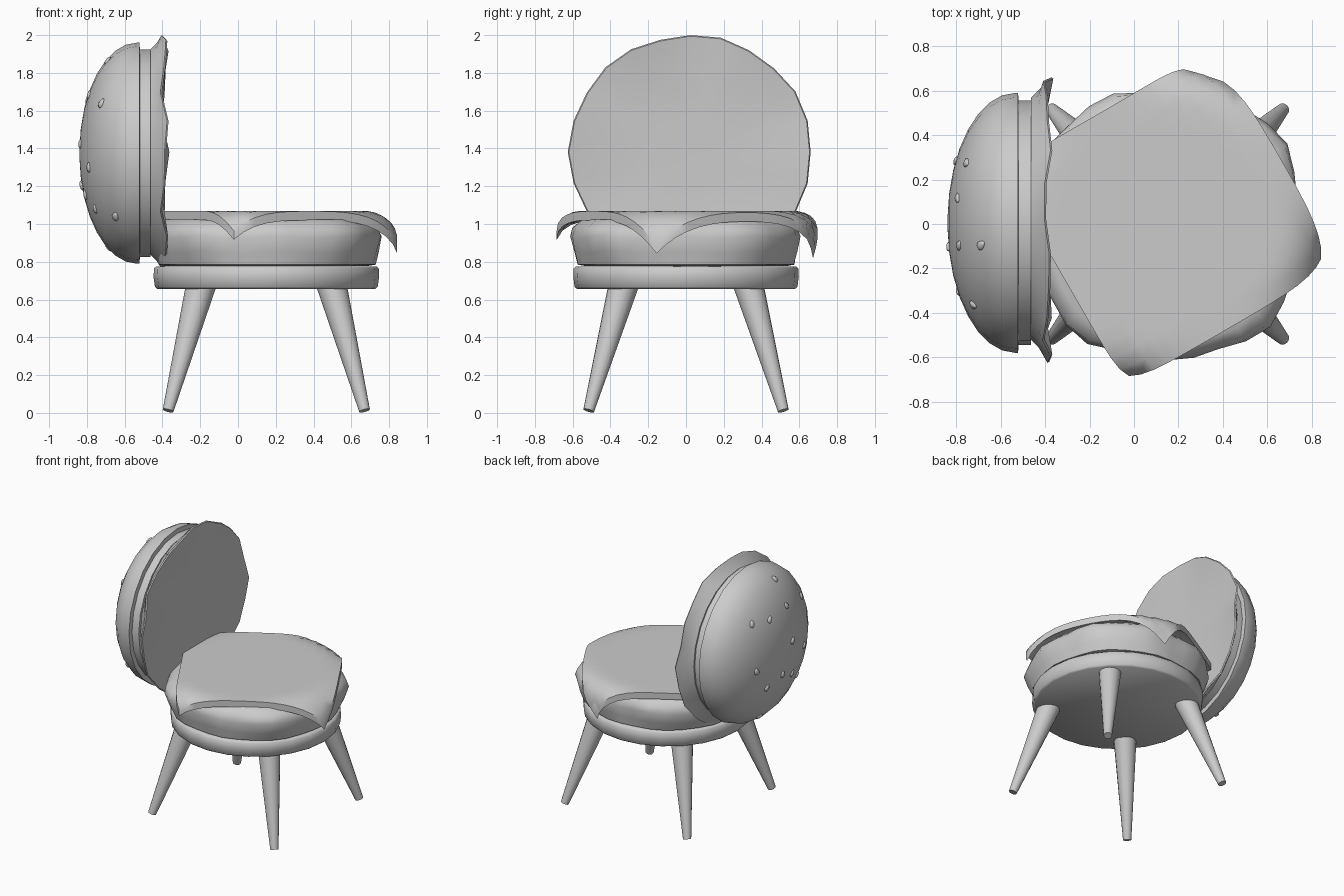
import bpy, bmesh, math, random
from mathutils import Matrix, Vector

random.seed(4)
cube = bpy.data.objects.get("Cube")
if cube:
    bpy.data.objects.remove(cube)

grey = bpy.data.materials.new("plain_grey")
grey.use_nodes = True
GREY = (0.6, 0.6, 0.6, 1)
grey.diffuse_color = GREY
grey.node_tree.nodes["Principled BSDF"].inputs["Base Color"].default_value = GREY


def finish(name, bm, angle=35):
    """Turn a bmesh into a shaded object."""
    bmesh.ops.recalc_face_normals(bm, faces=bm.faces)
    mesh = bpy.data.meshes.new(name)
    bm.to_mesh(mesh)
    bm.free()
    mesh.materials.append(grey)
    ob = bpy.data.objects.new(name, mesh)
    bpy.context.collection.objects.link(ob)
    bpy.ops.object.select_all(action='DESELECT')
    ob.select_set(True)
    bpy.context.view_layer.objects.active = ob
    bpy.ops.object.shade_smooth_by_angle(angle=math.radians(angle))
    return ob


def lathe(name, profile, sides, matrix, wobble=None, angle=35):
    """Revolve (radius, height) points; wobble shifts (r, h) per ring and angle."""
    bm = bmesh.new()
    rings = []
    for k, (r, h) in enumerate(profile):
        ring = []
        for i in range(sides):
            a = math.tau * i / sides
            dr, dh = wobble(k, a) if wobble else (0, 0)
            ring.append(bm.verts.new(((r + dr) * math.cos(a), (r + dr) * math.sin(a), h + dh)))
        rings.append(ring)
    for low, high in zip(rings, rings[1:]):
        for i in range(sides):
            j = (i + 1) % sides
            bm.faces.new((low[i], low[j], high[j], high[i]))
    bm.faces.new(rings[0])
    bm.faces.new(rings[-1])
    bm.transform(matrix)
    return finish(name, bm, angle)


SEAT = Vector((0.15, 0, 0))
seat_matrix = Matrix.Translation(SEAT)
# Back rest axis: local z becomes world -x, local x becomes world z
BACK = Vector((-0.525, 0.005, 1.375))
back_matrix = Matrix.Translation(BACK) @ Matrix.Rotation(-math.pi / 2, 4, 'Y')

# Four splayed tapering legs
for sx, side in ((-1, "right"), (1, "left")):
    for sy, row in ((-1, "front"), (1, "back")):
        top = SEAT + Vector((0.345 * sx, 0.33 * sy, 0.68))
        foot = SEAT + Vector((0.52 * sx, 0.515 * sy, 0.012))
        axis = top - foot
        turn = axis.to_track_quat('Z', 'Y').to_matrix().to_4x4()
        lathe(f"{row}_{side}_leg", [(0.029, 0), (0.08, axis.length)], 16,
              Matrix.Translation(foot) @ turn)

# Lower bun
lathe("seat_base_bun", [(0.578, 0.657), (0.59, 0.668), (0.597, 0.72), (0.595, 0.765), (0.582, 0.776)],
      24, seat_matrix, angle=50)


# Uneven patty, bulging near its top
def patty_wobble(k, a):
    swell = (0.2, 0.4, 0.8, 1, 1, 0.5)[k]
    lumps = 0.014 * math.sin(9 * a + 1 + 0.5 * k)
    return (swell * (lumps - 0.02 * math.cos(4 * a)), 0.5 * lumps if k in (2, 3) else 0)


lathe("seat_patty", [(0.54, 0.778), (0.582, 0.785), (0.602, 0.85), (0.622, 0.93), (0.608, 0.98), (0.55, 1.025)],
      32, seat_matrix, patty_wobble, 50)

# Cheese slice: a turned square whose corners bend down round an arc
bm = bmesh.new()
N = 16
U, V = (-0.505, 0.61), (-0.58, 0.55)
FLAT, TOP, THICK = 0.55, 1.07, 0.048
centre, turn = Vector((0.115, 0.02, 0)), Matrix.Rotation(math.radians(30), 3, 'Z')


def bent(u, v, drop):
    r = math.hypot(u, v)
    # the back and front corners fold more tightly than the others
    back = max(0, u / U[1]) * max(0, v / V[1])
    front = max(0, u / U[0]) * max(0, v / V[0])
    flat = FLAT + 0.04 * front
    bend = 0.2 - 0.08 * back - 0.07 * front
    over = max(0, r - flat)
    s = min(over / bend, math.pi / 2)
    reach = (min(r, flat) + bend * math.sin(s)) / max(r, 0.001)
    z = TOP - bend * (1 - math.cos(s)) - (over - s * bend) - drop
    sway = Vector((-0.04, 0.015, 0)) * back ** 3
    return centre + sway + turn @ Vector((u * reach, v * reach, z))


sheets = []
for drop in (0, THICK):
    sheets.append([[bm.verts.new(bent(U[0] + (U[1] - U[0]) * i / N, V[0] + (V[1] - V[0]) * j / N, drop))
                    for j in range(N + 1)] for i in range(N + 1)])
for g in sheets:
    for i in range(N):
        for j in range(N):
            bm.faces.new((g[i][j], g[i + 1][j], g[i + 1][j + 1], g[i][j + 1]))
upper, lower = sheets
for k in range(N):
    for a, b in (((k, 0), (k + 1, 0)), ((k, N), (k + 1, N)), ((0, k), (0, k + 1)), ((N, k), (N, k + 1))):
        bm.faces.new((upper[a[0]][a[1]], upper[b[0]][b[1]], lower[b[0]][b[1]], lower[a[0]][a[1]]))
finish("cheese_slice", bm, 40)

# Domed top bun with a narrower inner slab
RADIUS, DEPTH = 0.585, 0.315
dome = [(0.56, -0.005), (RADIUS, -0.003)]
for i in range(9):
    t = math.radians(88) * i / 8
    dome.append((RADIUS * math.cos(t), 0.01 + (DEPTH - 0.01) * math.sin(t)))
lathe("back_top_bun", dome, 24, back_matrix, angle=50)
lathe("back_inner_slab", [(0.55, -0.062), (0.55, 0.02)], 24, back_matrix)


# Ruffled lettuce facing the seat, a little wider than tall
def ruffle(k, a):
    if k in (2, 3):
        return (0.006 * math.sin(7 * a) - 0.012 * math.cos(2 * a),
                0.014 * math.sin(6 * a + 1) + 0.009 * math.sin(11 * a))
    return (0, 0)


lathe("back_lettuce", [(0.545, -0.062), (0.578, -0.095), (0.631, -0.133), (0.625, -0.141),
                       (0.45, -0.122), (0.2, -0.116)],
      24, back_matrix @ Matrix.Translation((0.006, 0.018, 0)), ruffle, 40)

# Teardrop seeds scattered on the dome, given as (y, z) offsets from its axis
seeds = [(-0.37, 0.265), (0.11, 0.285), (-0.31, -0.075), (-0.27, -0.295), (-0.42, -0.335),
         (0.27, 0.3), (-0.1, 0.31), (-0.1, 0.49), (0.28, -0.05), (0.16, -0.22),
         (0, -0.17), (-0.14, -0.22), (-0.11, 0.05), (0.08, -0.5)]
bm = bmesh.new()
for y, z in seeds:
    depth = DEPTH * math.sqrt(1 - (y * y + z * z) / RADIUS ** 2)
    normal = Vector((-depth / DEPTH ** 2, y / RADIUS ** 2, z / RADIUS ** 2))
    spot = BACK + Vector((-depth, y, z))
    new = bmesh.ops.create_uvsphere(bm, u_segments=10, v_segments=6, radius=1)["verts"]
    for v in new:
        v.co.x *= 1 - 0.35 * v.co.y
    place = (Matrix.Translation(spot) @ normal.to_track_quat('Z', 'Y').to_matrix().to_4x4()
             @ Matrix.Rotation(random.uniform(-0.7, 0.7), 4, 'Z') @ Matrix.Diagonal((0.02, 0.028, 0.012, 1)))
    bmesh.ops.transform(bm, matrix=place, verts=new)
finish("sesame_seeds", bm, 60)
